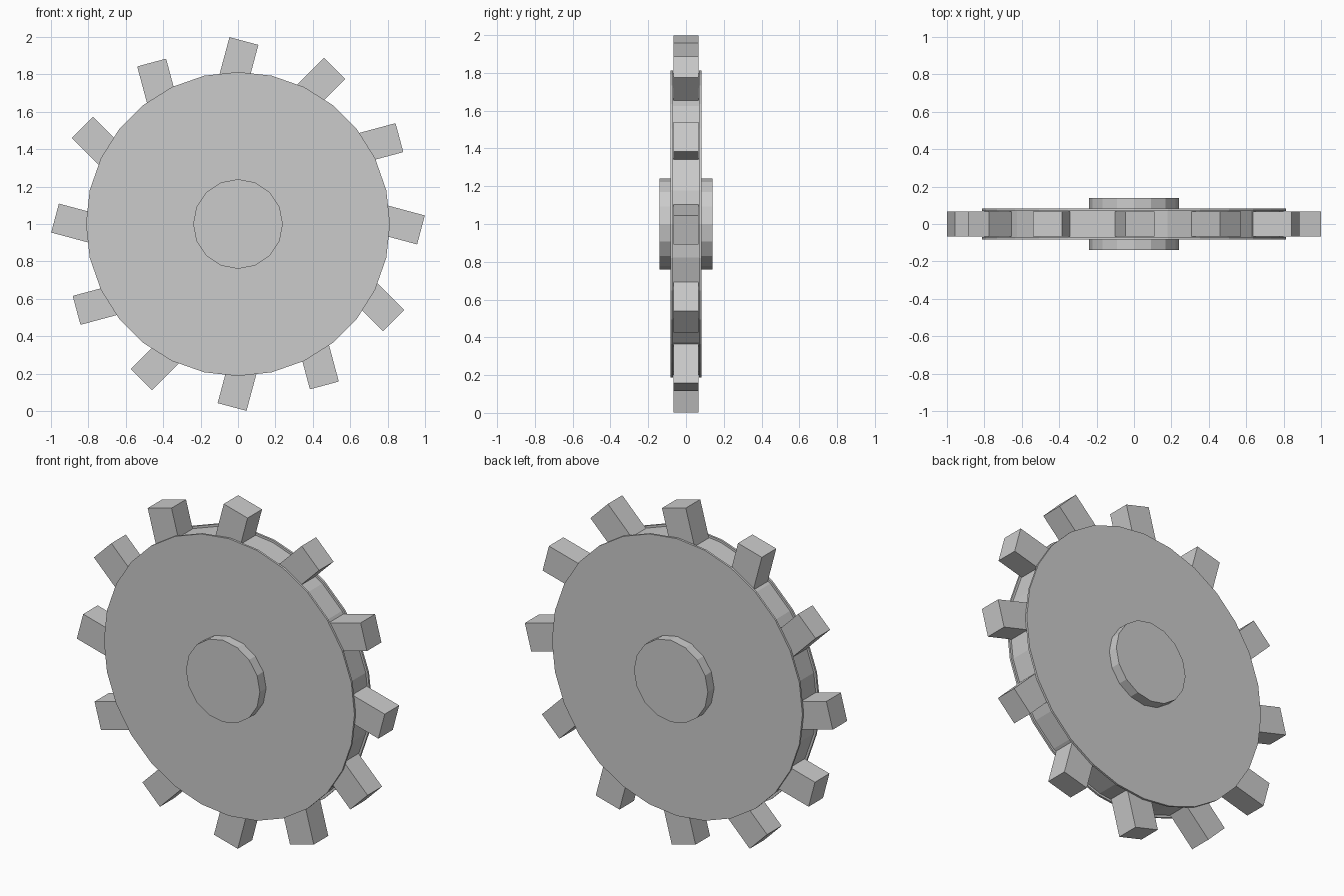
import bpy, math
from mathutils import Matrix, Vector

cube = bpy.data.objects.get("Cube")
if cube:
    bpy.data.objects.remove(cube, do_unlink=True)

CENTRE_Z = 1.0

grey = bpy.data.materials.new("plain_grey")
grey.use_nodes = True
grey.diffuse_color = (0.6, 0.6, 0.6, 1)
grey.node_tree.nodes["Principled BSDF"].inputs["Base Color"].default_value = grey.diffuse_color


def disc(name, radius, sides, y0, y1):
    """Faceted cylinder along y, with a vertex at the top."""
    bpy.ops.mesh.primitive_cylinder_add(
        vertices=sides, radius=radius, depth=y1 - y0,
        location=(0, (y0 + y1) / 2, CENTRE_Z), rotation=(math.pi / 2, 0, 0))
    ob = bpy.context.object
    ob.name = name
    ob.data.materials.append(grey)


# Wheel body with a thin flange plate on each face
disc("wheel_body", 0.80, 28, -0.07, 0.07)
disc("front_flange", 0.813, 28, -0.082, -0.07)
disc("back_flange", 0.813, 28, 0.07, 0.082)

# Central hub
disc("hub", 0.24, 16, -0.14, 0.14)

# Slanted teeth around the rim
TEETH = 12
LEAN = math.radians(15)
for i in range(TEETH):
    angle = i * math.tau / TEETH
    bpy.ops.mesh.primitive_cube_add(size=1)
    tooth = bpy.context.object
    tooth.name = f"tooth_{i + 1}"
    tooth.data.transform(Matrix.Diagonal(Vector((0.16, 0.134, 0.245, 1))))
    tooth.location = (0.86 * math.sin(angle), 0, CENTRE_Z + 0.86 * math.cos(angle))
    tooth.rotation_euler = (0, angle + LEAN, 0)
    tooth.data.materials.append(grey)
